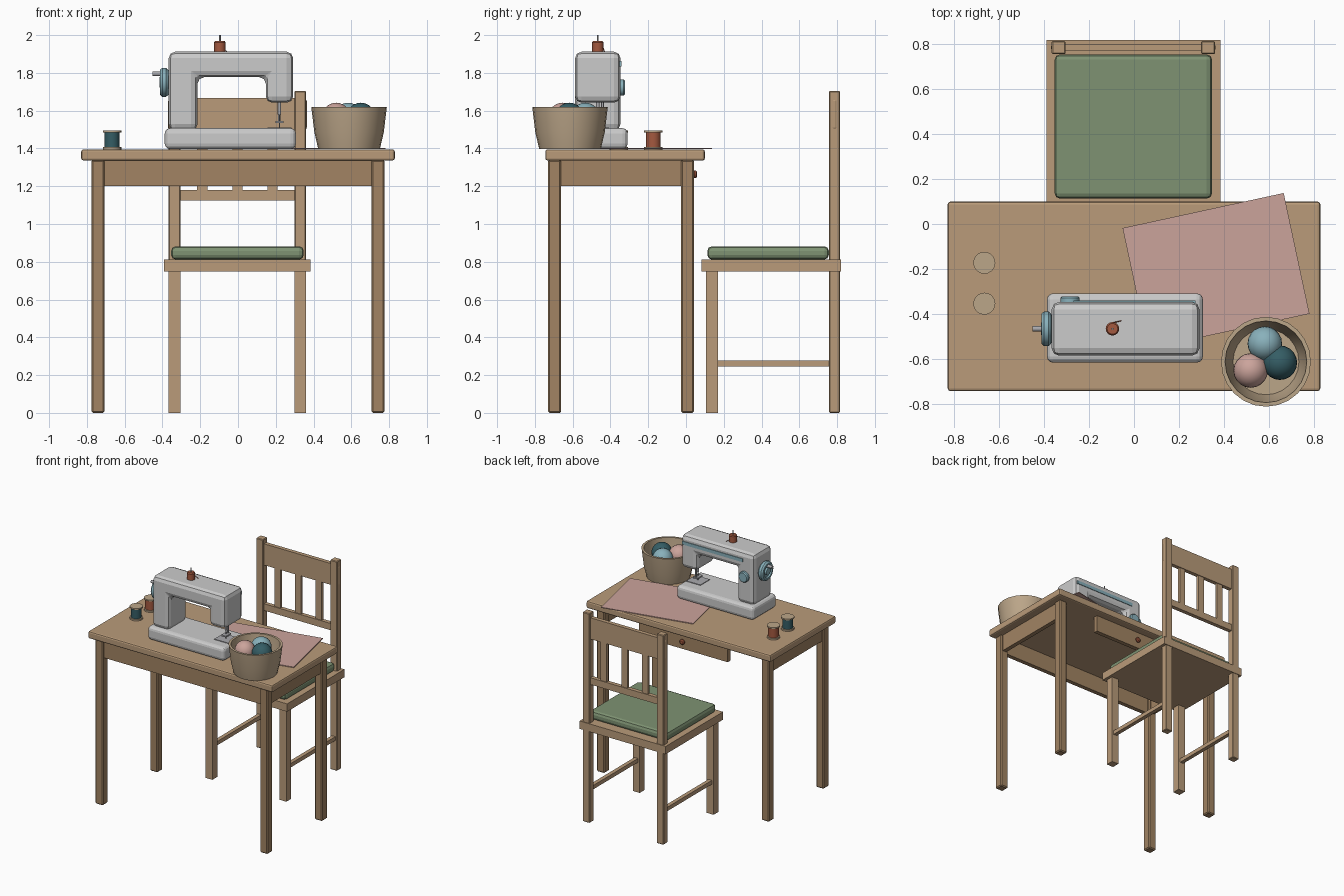
import bpy, bmesh, math
from mathutils import Vector

if "Cube" in bpy.data.objects:
    bpy.data.objects.remove(bpy.data.objects["Cube"])

def material(name, r, g, b):
    m = bpy.data.materials.new(name)
    m.diffuse_color = (r, g, b, 1)
    m.use_nodes = True
    m.node_tree.nodes["Principled BSDF"].inputs["Base Color"].default_value = m.diffuse_color
    return m

WOOD = material("light_wood", .49, .33, .195)
DARK = material("dark_wood", .36, .23, .125)
GREEN = material("green_cloth", .21, .29, .17)
PINK = material("pink_cloth", .6, .37, .33)
BLUE = material("pale_blue", .25, .44, .5)
TEAL = material("deep_teal", .035, .11, .13)
RUST = material("rust_thread", .37, .1, .05)
STRAW = material("straw", .5, .38, .25)
SHELL = material("off_white", .7, .7, .7)
METAL = material("metal", .4, .4, .42)

def finish(name, bm, mat, bevel=0, segments=1, smooth=False):
    bmesh.ops.recalc_face_normals(bm, faces=bm.faces)
    me = bpy.data.meshes.new(name)
    bm.to_mesh(me)
    bm.free()
    me.materials.append(mat)
    ob = bpy.data.objects.new(name, me)
    bpy.context.collection.objects.link(ob)
    if bevel:
        mod = ob.modifiers.new("bevel", 'BEVEL')
        mod.width, mod.segments = bevel, segments
        mod.limit_method = 'ANGLE'
    if smooth:
        bpy.context.view_layer.objects.active = ob
        ob.select_set(True)
        bpy.ops.object.shade_smooth_by_angle(angle=math.radians(35))
        ob.select_set(False)
    return ob

def box(name, x, y, z, mat, bevel=0, segments=1):
    """Box from (min, max) ranges."""
    bm = bmesh.new()
    bmesh.ops.create_cube(bm, size=1)
    for v in bm.verts:
        v.co = [(a + b) / 2 + c * (b - a) for (a, b), c in zip((x, y, z), v.co)]
    return finish(name, bm, mat, bevel, segments)

def lathe(name, profile, centre, mat, sides=20, axis=(0, 0, 1)):
    """Revolve (radius, height) points around an axis through centre."""
    bm = bmesh.new()
    turn = Vector((0, 0, 1)).rotation_difference(Vector(axis))
    rings = []
    for r, h in profile:
        rings.append([bm.verts.new(Vector(centre) + turn @ Vector((
            r * math.cos(2 * math.pi * i / sides), r * math.sin(2 * math.pi * i / sides), h)))
            for i in range(sides)])
    for a, b in zip(rings, rings[1:]):
        for i in range(sides):
            j = (i + 1) % sides
            bm.faces.new((a[i], a[j], b[j], b[i]))
    bm.faces.new(rings[0])
    bm.faces.new(rings[-1])
    return finish(name, bm, mat, smooth=True)

def rod(name, start, end, r, mat, sides=12):
    d = Vector(end) - Vector(start)
    return lathe(name, [(r, 0), (r, d.length)], start, mat, sides, d.normalized())

def prism(name, points, low, high, mat, axis='z', bevel=0, segments=1):
    """Extrude a flat outline along z (xy outline) or y (xz outline)."""
    bm = bmesh.new()
    put = (lambda a, b, t: (a, b, t)) if axis == 'z' else (lambda a, b, t: (a, t, b))
    f = bm.faces.new([bm.verts.new(put(a, b, low)) for a, b in points])
    new = bmesh.ops.extrude_face_region(bm, geom=[f])['geom']
    bmesh.ops.translate(bm, vec=put(0, 0, high - low),
                        verts=[v for v in new if isinstance(v, bmesh.types.BMVert)])
    return finish(name, bm, mat, bevel, segments)

# Table
box("table_top", (-.83, .83), (-.745, .1), (1.336, 1.395), WOOD, .012, 2)
for side, s in (("left", -1), ("right", 1)):
    x = sorted((s * .707, s * .776))
    box(side + "_front_table_leg", x, (-.73, -.661), (0, 1.34), DARK, .008)
    box(side + "_back_table_leg", x, (-.027, .042), (0, 1.34), DARK, .008)
    box(side + "_apron", sorted((s * .725, s * .76)), (-.67, -.02), (1.2, 1.34), DARK)
box("front_apron", (-.72, .72), (-.715, -.68), (1.2, 1.34), DARK)
box("drawer_front", (-.4, .4), (.0, .035), (1.2, 1.34), DARK)
lathe("drawer_knob", [(.008, 0), (.008, .006), (.021, .01), (.021, .019), (.013, .025)],
      (0, .034, 1.263), RUST, 14, (0, 1, 0))

# Chair
CX = -.003
box("seat", (CX - .388, CX + .388), (.082, .82), (.748, .812), WOOD)
box("seat_cushion", (CX - .351, CX + .351), (.113, .756), (.812, .882), GREEN, .024, 2)
for side, s in (("left", -1), ("right", 1)):
    c = CX + s * .333
    x = (c - .031, c + .031)
    box(side + "_front_chair_leg", x, (.106, .169), (0, .75), WOOD)
    box(side + "_back_post", x, (.757, .815), (0, 1.705), WOOD, .005)
    box(side + "_stretcher", (c - .016, c + .016), (.165, .76), (.245, .277), WOOD)
    box(side + "_rail_tenon", sorted((c, c + s * .034)), (.773, .8), (1.5, 1.66), WOOD, .01, 2)
box("top_rail", (CX - .31, CX + .31), (.77, .803), (1.495, 1.668), WOOD)
box("lower_rail", (CX - .31, CX + .31), (.77, .803), (1.125, 1.18), WOOD)
for i in (-1, 0, 1):
    c = CX + i * .186
    box(f"back_slat_{i + 2}", (c - .027, c + .027), (.777, .797), (1.17, 1.5), WOOD)

# Sewing machine
Y = -.467
box("machine_base", (-.388, .307), (-.618, -.309), (1.397, 1.507), SHELL, .028, 3)
prism("machine_arm", [(-.367, 1.495), (-.367, 1.912), (.292, 1.912), (.292, 1.642), (.147, 1.642),
                      (.147, 1.777), (-.214, 1.777), (-.214, 1.495)],
      Y - .12, Y + .12, SHELL, 'y', .034, 2)
box("arm_stripe", (-.27, .275), (Y + .115, Y + .125), (1.835, 1.862), BLUE)
lathe("stitch_dial", [(.043, 0), (.043, .022), (.036, .03)], (-.285, Y + .115, 1.722), BLUE, 18, (0, 1, 0))
lathe("hand_wheel", [(.03, 0), (.066, .004), (.077, .016), (.077, .036), (.066, .048), (.05, .048),
                     (.045, .036), (.03, .036), (.028, .05)], (-.365, Y, 1.75), BLUE, 20, (-1, 0, 0))
rod("wheel_handle", (-.39, Y, 1.795), (-.452, Y, 1.795), .012, METAL)
rod("needle_bar", (.219, Y, 1.66), (.219, Y, 1.58), .009, METAL)
rod("needle", (.219, Y, 1.59), (.219, Y, 1.508), .003, METAL, 8)
rod("presser_bar", (.219, Y + .025, 1.66), (.219, Y + .025, 1.54), .007, METAL)
box("presser_foot", (.198, .24), (Y - .03, Y + .035), (1.534, 1.546), METAL)
box("needle_plate", (.155, .283), (Y - .06, Y + .06), (1.5, 1.512), METAL)
rod("spool_pin", (-.096, Y, 1.9), (-.096, Y, 2), .005, METAL, 8)
lathe("top_spool", [(.03, 0), (.03, .05), (.024, .058)], (-.096, Y, 1.912), RUST, 16)
rod("loose_thread", (-.09, Y + .028, 1.935), (-.052, Y + .037, 1.908), .002, RUST, 6)

# Thread spools on the table
for name, y, mat in (("rust", -.173, RUST), ("teal", -.355, TEAL)):
    p = (-.667, y, 1.395)
    lathe(name + "_thread", [(.039, .01), (.039, .092)], p, mat)
    lathe(name + "_spool_bottom", [(.049, 0), (.049, .012)], p, STRAW)
    lathe(name + "_spool_top", [(.049, .09), (.049, .101)], p, STRAW)

# Fabric sheet
prism("fabric_sheet", [(-.051, -.018), (.667, .138), (.782, -.4), (.064, -.556)], 1.396, 1.402, PINK)

# Basket with yarn balls
lathe("basket", [(.163, 0), (.184, .09), (.2, .224), (.182, .224), (.166, .09), (.147, .018)],
      (.588, -.614, 1.396), STRAW, 24)
for name, x, y, mat in (("blue", .583, -.533, BLUE), ("teal", .65, -.618, TEAL), ("pink", .52, -.653, PINK)):
    bm = bmesh.new()
    bmesh.ops.create_uvsphere(bm, u_segments=20, v_segments=12, radius=.077)
    bmesh.ops.translate(bm, vec=(x, y, 1.565), verts=bm.verts)
    finish(name + "_yarn_ball", bm, mat, smooth=True)
